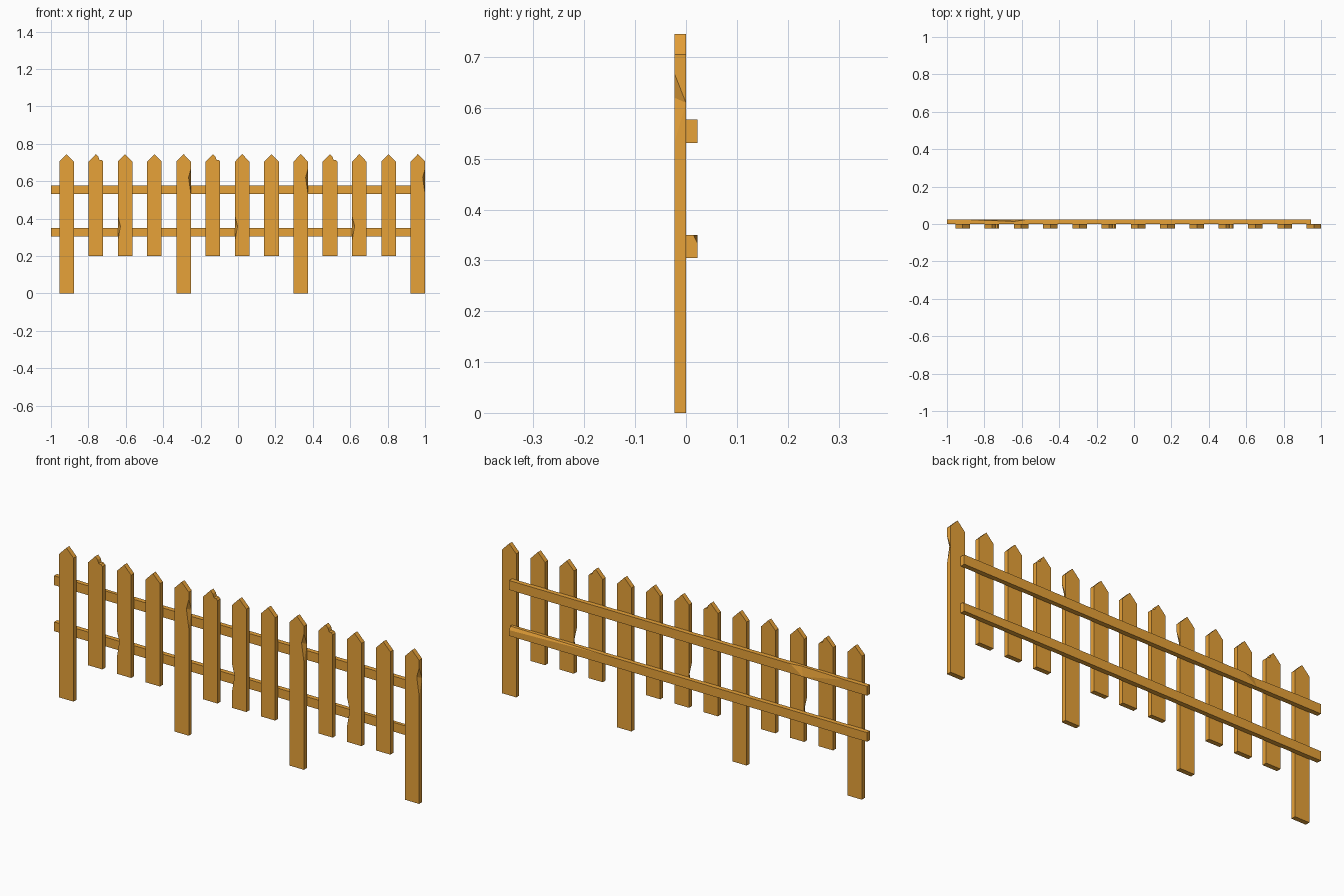
import bpy, bmesh

if "Cube" in bpy.data.objects:
    bpy.data.objects.remove(bpy.data.objects["Cube"])

wood = bpy.data.materials.new("wood")
wood.diffuse_color = (0.80, 0.36, 0.04, 1)
wood.use_nodes = True
wood.node_tree.nodes["Principled BSDF"].inputs["Base Color"].default_value = wood.diffuse_color

T = 0.023           # board thickness
HALF = 0.039        # half width of a picket
SPACING = 0.1565


def loft(name, sections):
    """Skin matching closed sections; coincident points are merged into chips."""
    bm = bmesh.new()
    rings = [[bm.verts.new(p) for p in s] for s in sections]
    bm.faces.new(rings[0])
    bm.faces.new(rings[-1])
    for a, b in zip(rings, rings[1:]):
        n = len(a)
        for i in range(n):
            j = (i + 1) % n
            bm.faces.new((a[i], a[j], b[j], b[i]))
    bmesh.ops.remove_doubles(bm, verts=bm.verts, dist=1e-5)
    bmesh.ops.recalc_face_normals(bm, faces=bm.faces)
    me = bpy.data.meshes.new(name)
    bm.to_mesh(me)
    bm.free()
    me.materials.append(wood)
    ob = bpy.data.objects.new(name, me)
    bpy.context.collection.objects.link(ob)
    return ob


def picket(index):
    cx = -0.961 + HALF + 0.005 + SPACING * index + 0.0005
    bottom = 0.0 if index % 4 == 0 else 0.2
    # counter-clockwise outline: right side, point, left side
    right, top, left = [], [(0, 0.745)], []
    back_right, back_left = [], []
    if index % 4 == 0 and index > 0:      # splinter on right front edge
        right = [(HALF, 0.53), (HALF - 0.013, 0.62), (HALF, 0.668)]
        back_right = [(HALF, 0.61)] * 3
    elif index % 4 == 2:                  # splinter on left front edge
        left = [(-HALF, 0.415), (-HALF + 0.014, 0.36), (-HALF, 0.28)]
        back_left = [(-HALF, 0.355)] * 3
    elif index % 4 == 1:                  # nick in the pointed top
        top = [(0.031, 0.713), (0.019, 0.715), (0.013, 0.732), (0, 0.745)]

    def outline(r, l, y):
        pts = [(-HALF, bottom), (HALF, bottom)] + r + [(HALF, 0.705)]
        pts += top + [(-HALF, 0.705)] + l
        return [(cx + x, y, z) for x, z in pts]

    loft(f"picket_{index + 1}", [outline(right, left, -T),
                                 outline(back_right, back_left, 0)])


for i in range(13):
    picket(i)

# Upper rail, chipped along its top back edge
x0, x1 = -1.0, 0.945


def rail_plan(chip, z):
    return [(x, y, z) for x, y in [(x0, 0), (x1, 0), (x1, T)] + chip + [(x0, T)]]


loft("upper_rail", [
    rail_plan([(-0.58, T), (-0.64, 0.014), (-0.88, T)], 0.577),
    rail_plan([(-0.65, T)] * 3, 0.531)])


# Lower rail, with a long split tapering away from its right end
def rail_section(x, dy, dz):
    lo, hi = 0.305, 0.35
    return [(x, 0, lo), (x, T, lo), (x, T, hi - dz), (x, T - dy, hi), (x, 0, hi)]


loft("lower_rail", [rail_section(x0, 0, 0), rail_section(0.4, 0, 0),
                    rail_section(x1, 0.008, 0.017)])
